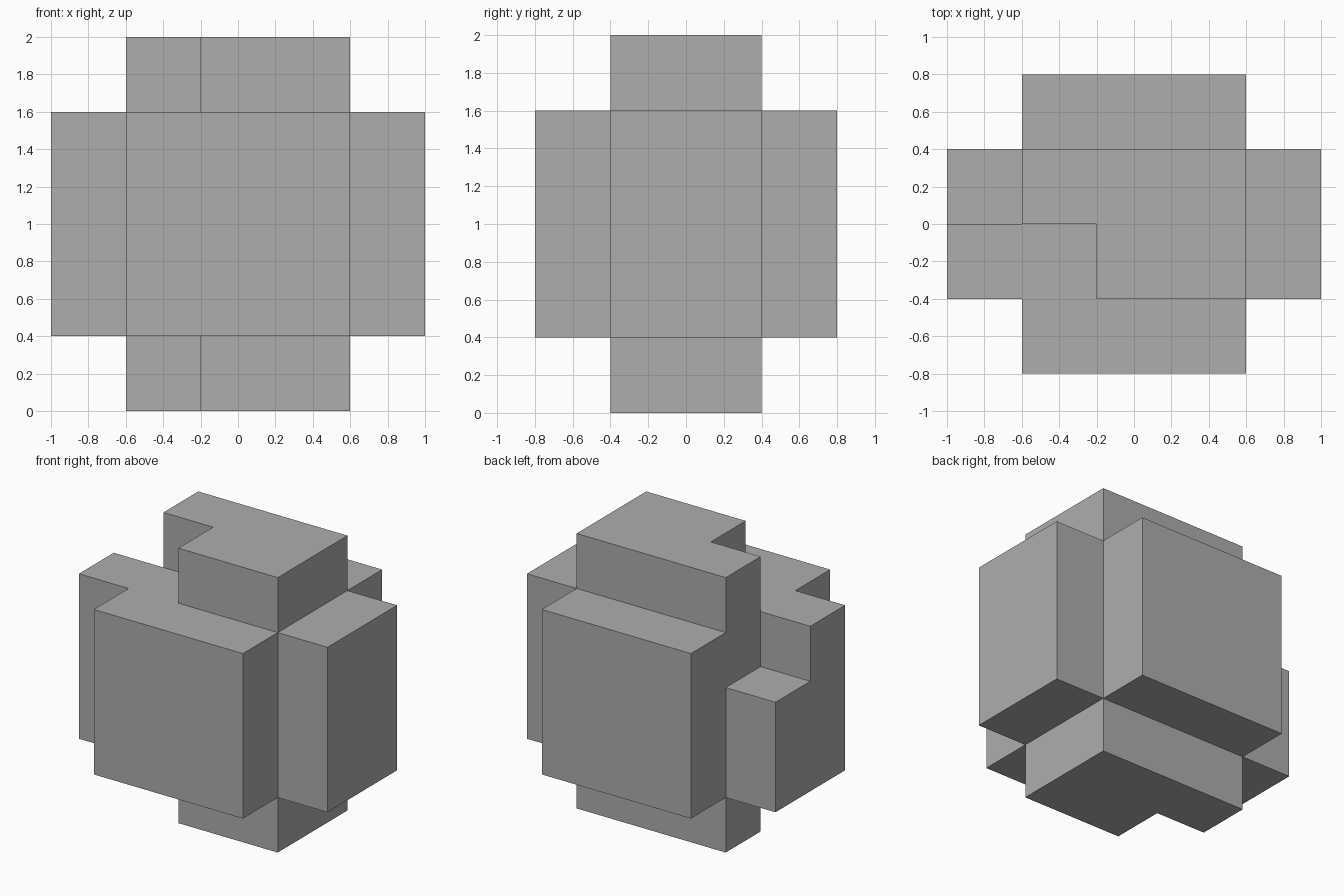
import bpy
import bmesh
from mathutils import Vector

cube = bpy.data.objects.get("Cube")
if cube:
    bpy.data.objects.remove(cube, do_unlink=True)

U = 0.4  # one grid cell

# Single flat colour
grey = bpy.data.materials.new("plain_grey")
grey.use_nodes = True
colour = (0.42, 0.42, 0.42, 1)
grey.diffuse_color = colour
grey.node_tree.nodes["Principled BSDF"].inputs["Base Color"].default_value = colour


def prism(name, profile, axis, start, end):
    """Extrude a profile (in cells) along x or z, from start to end."""
    def place(a, b, t):
        return Vector((t, a, b) if axis == "x" else (a, b, t)) * U

    bm = bmesh.new()
    face = bm.faces.new([bm.verts.new(place(a, b, start)) for a, b in profile])
    grown = bmesh.ops.extrude_face_region(bm, geom=[face], use_keep_orig=True)
    moved = [v for v in grown["geom"] if isinstance(v, bmesh.types.BMVert)]
    bmesh.ops.translate(bm, verts=moved, vec=place(0, 0, end - start))
    bmesh.ops.recalc_face_normals(bm, faces=bm.faces)
    mesh = bpy.data.meshes.new(name)
    bm.to_mesh(mesh)
    bm.free()
    mesh.materials.append(grey)
    obj = bpy.data.objects.new(name, mesh)
    bpy.context.collection.objects.link(obj)
    return obj


def rectangle(a0, a1, b0, b1):
    return [(a0, b0), (a1, b0), (a1, b1), (a0, b1)]


# Main block running front to back
prism("main_block", rectangle(-1.5, 1.5, -2, 2), "z", 1, 4)

# Notched column showing above and below the block
column = [(-0.5, -1), (1.5, -1), (1.5, 1), (-1.5, 1), (-1.5, 0), (-0.5, 0)]
prism("upright_column", column, "z", 0, 5)

# Full slab on the left, stepped slab on the right
prism("left_slab", rectangle(-1, 1, 1, 4), "x", 1.5, 2.5)
step = [(-1, 1), (1, 1), (1, 3), (0, 3), (0, 4), (-1, 4)]
prism("right_stepped_slab", step, "x", -2.5, -1.5)
